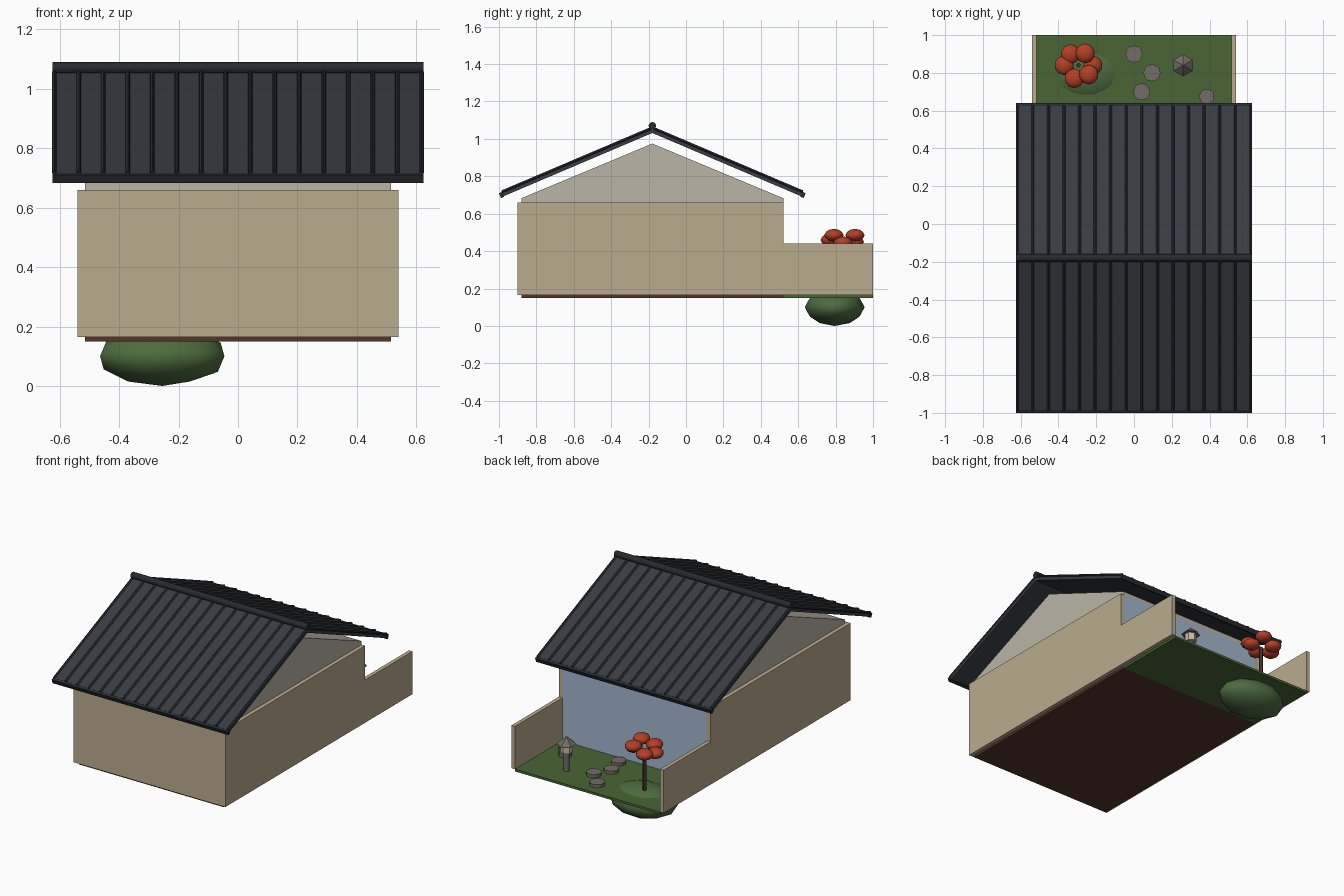
import bpy, math
from mathutils import Vector, Euler

if "Cube" in bpy.data.objects:
    bpy.data.objects.remove(bpy.data.objects["Cube"])

def material(name, r, g, b):
    m = bpy.data.materials.new(name)
    m.diffuse_color = (r, g, b, 1)
    m.use_nodes = True
    m.node_tree.nodes["Principled BSDF"].inputs["Base Color"].default_value = m.diffuse_color
    return m

TAN = material("plaster", .50, .41, .27)
PALE = material("pale_plaster", .50, .46, .38)
DARK = material("charcoal_metal", .040, .046, .056)
TRIM = material("dark_trim", .020, .023, .028)
BROWN = material("brown_floor", .085, .035, .022)
GRASS = material("grass", .065, .13, .035)
MOSS = material("moss", .075, .15, .05)
BLUE = material("blue_screen", .36, .47, .62)
STONE = material("stone", .17, .15, .13)
CREAM = material("lantern_cream", .60, .50, .38)
BARK = material("bark", .05, .03, .02)
RED = material("red_leaves", .45, .05, .02)

def finish(name, mat, smooth=False):
    o = bpy.context.object
    o.name = name
    o.data.materials.append(mat)
    if smooth:
        bpy.ops.object.shade_smooth_by_angle(angle=math.radians(45))
    return o

def box(name, lo, hi, mat):
    lo, hi = Vector(lo), Vector(hi)
    bpy.ops.mesh.primitive_cube_add(size=1, location=(lo + hi) / 2)
    bpy.context.object.scale = hi - lo
    return finish(name, mat)

def tilted_box(name, loc, size, angle, mat):
    bpy.ops.mesh.primitive_cube_add(size=1, location=loc, rotation=(angle, 0, 0))
    bpy.context.object.scale = size
    return finish(name, mat)

def cylinder(name, loc, r, depth, mat, sides=12, rot=(0, 0, 0), smooth=True):
    bpy.ops.mesh.primitive_cylinder_add(vertices=sides, radius=r, depth=depth,
                                        location=loc, rotation=rot)
    return finish(name, mat, smooth)

def blob(name, loc, size, mat):
    bpy.ops.mesh.primitive_ico_sphere_add(subdivisions=2, radius=1, location=loc)
    bpy.context.object.scale = size
    return finish(name, mat, True)

def prism(name, profile, x0, x1, mat):
    # (y, z) profile extruded along x
    n = len(profile)
    verts = [(x, y, z) for x in (x0, x1) for y, z in profile]
    faces = [tuple(range(n))[::-1], tuple(range(n, 2 * n))]
    faces += [(i, (i + 1) % n, n + (i + 1) % n, n + i) for i in range(n)]
    me = bpy.data.meshes.new(name)
    me.from_pydata(verts, [], faces)
    me.materials.append(mat)
    o = bpy.data.objects.new(name, me)
    bpy.context.collection.objects.link(o)
    return o

G = .165  # ground level

# Floors and walls
box("house_floor", (-.515, -.88, .15), (.515, .52, G), BROWN)
box("garden_lawn", (-.515, .52, .15), (.515, 1, G), GRASS)
box("front_wall", (-.515, -.90, G), (.515, -.88, .66), TAN)
side = [(-.90, G), (1, G), (1, .44), (.52, .44), (.52, .66), (-.90, .66)]
prism("right_wall", side, .515, .54, TAN)
prism("left_wall", side, -.54, -.515, TAN)
box("back_screen", (-.515, .51, G), (.515, .52, .66), BLUE)
box("ceiling", (-.515, -.88, .66), (.515, .52, .683), PALE)
prism("gable", [(-.88, .683), (.52, .683), (-.18, .975)], -.515, .515, PALE)

# Roof: two ribbed slopes with eave trims and a ridge cap
RUN, RISE, RY, RZ = .80, .34, -.18, 1.045
pitch, length = math.atan2(RISE, RUN), math.hypot(RUN, RISE)
for s, tag in ((-1, "front"), (1, "back")):
    a = -s * pitch
    mid = Vector((0, RY + s * RUN / 2, RZ - RISE / 2))
    up = Euler((a, 0, 0)).to_matrix() @ Vector((0, 0, 1))
    tilted_box(tag + "_roof", mid, (1.24, length, .025), a, DARK)
    for i in range(16):
        p = mid + up * .013 + Vector((-.618 + i * .0824, 0, 0))
        cylinder(f"{tag}_roof_rib_{i}", p, .0075, length, TRIM, 8,
                 (a + math.pi / 2, 0, 0))
    tilted_box(tag + "_eave", (0, RY + s * .806, .70), (1.25, .018, .028), a, TRIM)
cylinder("ridge_cap", (0, RY, 1.07), .02, 1.25, TRIM, 12, (0, math.pi / 2, 0))

# Garden: mound, stepping stones, basin
blob("moss_mound", (-.255, .795, .10), (.22, .16, .10), MOSS)
for i, (x, y) in enumerate([(0, .9), (.095, .8), (.04, .7), (.07, .585)]):
    cylinder(f"stepping_stone_{i}", (x, y, G + .01), .045, .02, STONE)
cylinder("water_basin", (.385, .675, G + .03), .04, .06, STONE)

# Stone lantern
LX, LY = .26, .84
cylinder("lantern_post", (LX, LY, .225), .018, .12, STONE, 8)
cylinder("lantern_light", (LX, LY, .31), .036, .05, CREAM, 6, smooth=False)
bpy.ops.mesh.primitive_cone_add(vertices=6, radius1=.058, radius2=0, depth=.05,
                                location=(LX, LY, .36))
finish("lantern_roof", STONE)

# Small red tree
TX, TY = -.294, .84
cylinder("tree_trunk", (TX, TY, .305), .012, .29, BARK, 8)
for i, (deg, z) in enumerate([(0, .445), (62, .485), (124, .45),
                              (180, .445), (253, .46), (317, .485)]):
    t = math.radians(deg)
    blob(f"leaf_cluster_{i}", (TX + .075 * math.cos(t), TY + .072 * math.sin(t), z),
         (.052, .052, .034), RED)
